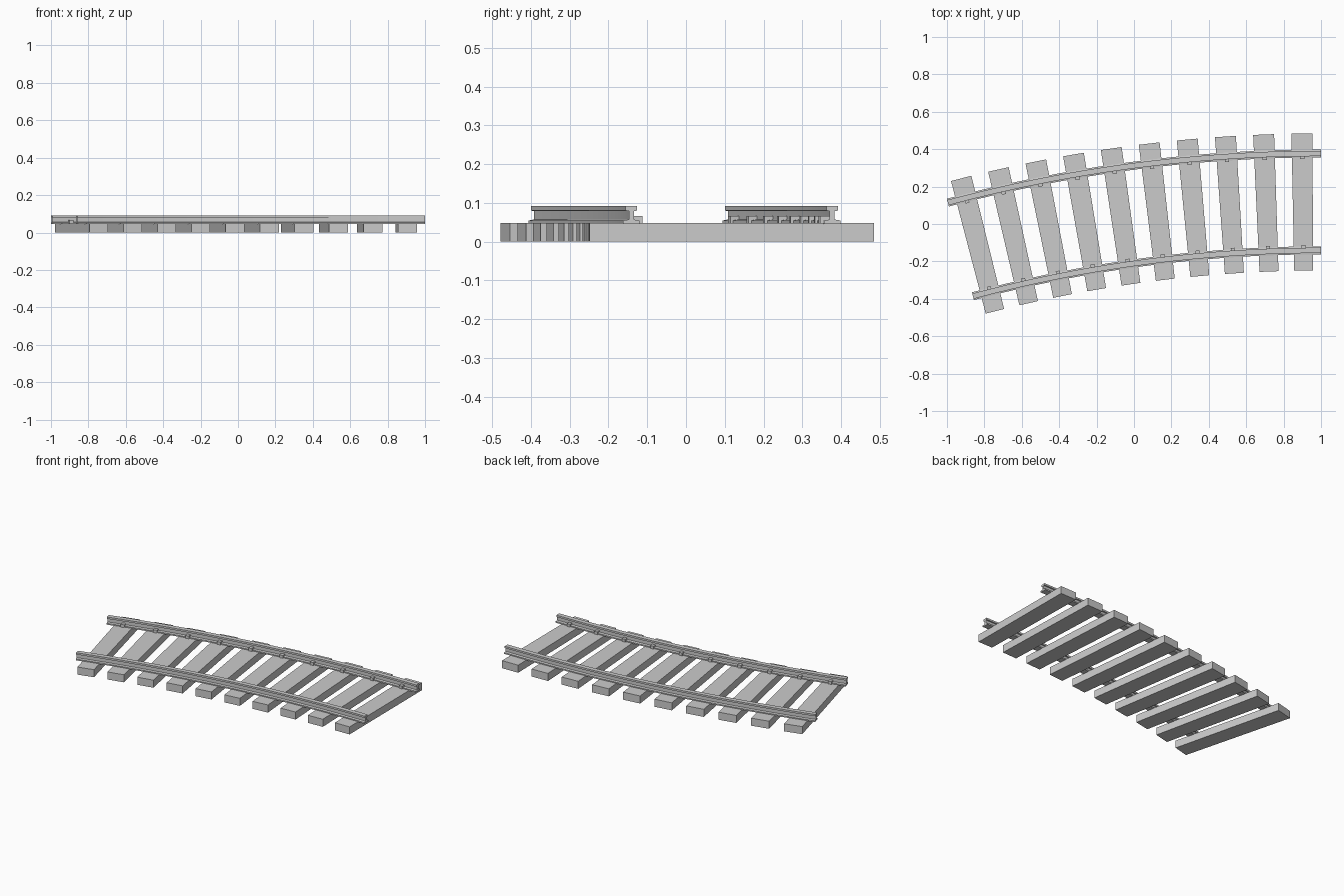
import bpy, bmesh
from math import sin, cos, radians

if "Cube" in bpy.data.objects:
    bpy.data.objects.remove(bpy.data.objects["Cube"])

R = 7.45                     # centreline radius
YC = 0.118 - R               # centre of curvature lies at (1, YC)
SWEEP = 15.0                 # total bend in degrees
TIES = 10
GAUGE = 0.259                # half distance between rail centres


def bend(off, deg, z):
    """Point at radial offset from the centreline and angle from the right end."""
    a = radians(deg)
    return (1 - (R + off) * sin(a), YC + (R + off) * cos(a), z)


def sweep(name, profile, a0, a1, steps):
    """Sweep a closed (offset, z) profile along the curve."""
    bm = bmesh.new()
    rings = []
    for i in range(steps + 1):
        deg = a0 + (a1 - a0) * i / steps
        rings.append([bm.verts.new(bend(o, deg, z)) for o, z in profile])
    n = len(profile)
    for p, q in zip(rings, rings[1:]):
        for k in range(n):
            bm.faces.new((p[k], p[(k + 1) % n], q[(k + 1) % n], q[k]))
    bm.faces.new(rings[0])
    bm.faces.new(rings[-1])
    bmesh.ops.recalc_face_normals(bm, faces=bm.faces)
    me = bpy.data.meshes.new(name)
    bm.to_mesh(me)
    bm.free()
    ob = bpy.data.objects.new(name, me)
    bpy.context.collection.objects.link(ob)
    return ob


# Rail section: right half, mirrored to make a full I shape
half = [(0.0215, 0.046), (0.0215, 0.0545), (0.0065, 0.057),
        (0.0065, 0.079), (0.0145, 0.080), (0.0145, 0.0915)]
section = half + [(-o, z) for o, z in reversed(half)]

# Spike section: hooked head lying on the rail foot, shaft down into the tie
spike = [(0.0215, 0.01), (0.029, 0.01), (0.029, 0.066),
         (0.0065, 0.066), (0.0065, 0.056), (0.0215, 0.054)]

# Rails
for name, centre in (("outer_rail", GAUGE), ("inner_rail", -GAUGE)):
    rail = sweep(name, [(centre + o, z) for o, z in section], 0, SWEEP, 40)
    bpy.context.view_layer.objects.active = rail
    rail.select_set(True)
    bpy.ops.object.shade_smooth_by_angle(angle=radians(5))
    rail.select_set(False)

# Ties and the spikes on the gauge side of both rails
pitch = SWEEP / TIES
for i in range(TIES):
    mid = (i + 0.5) * pitch
    w = 0.411
    h = 0.3665
    sweep(f"tie_{i + 1}", [(-h, 0), (h, 0), (h, 0.048), (-h, 0.048)], mid - w, mid + w, 1)
    for label, side in (("outer", -1), ("inner", 1)):
        sweep(f"{label}_spike_{i + 1}",
              [(side * (o - GAUGE), z) for o, z in spike], mid - 0.085, mid + 0.085, 1)
